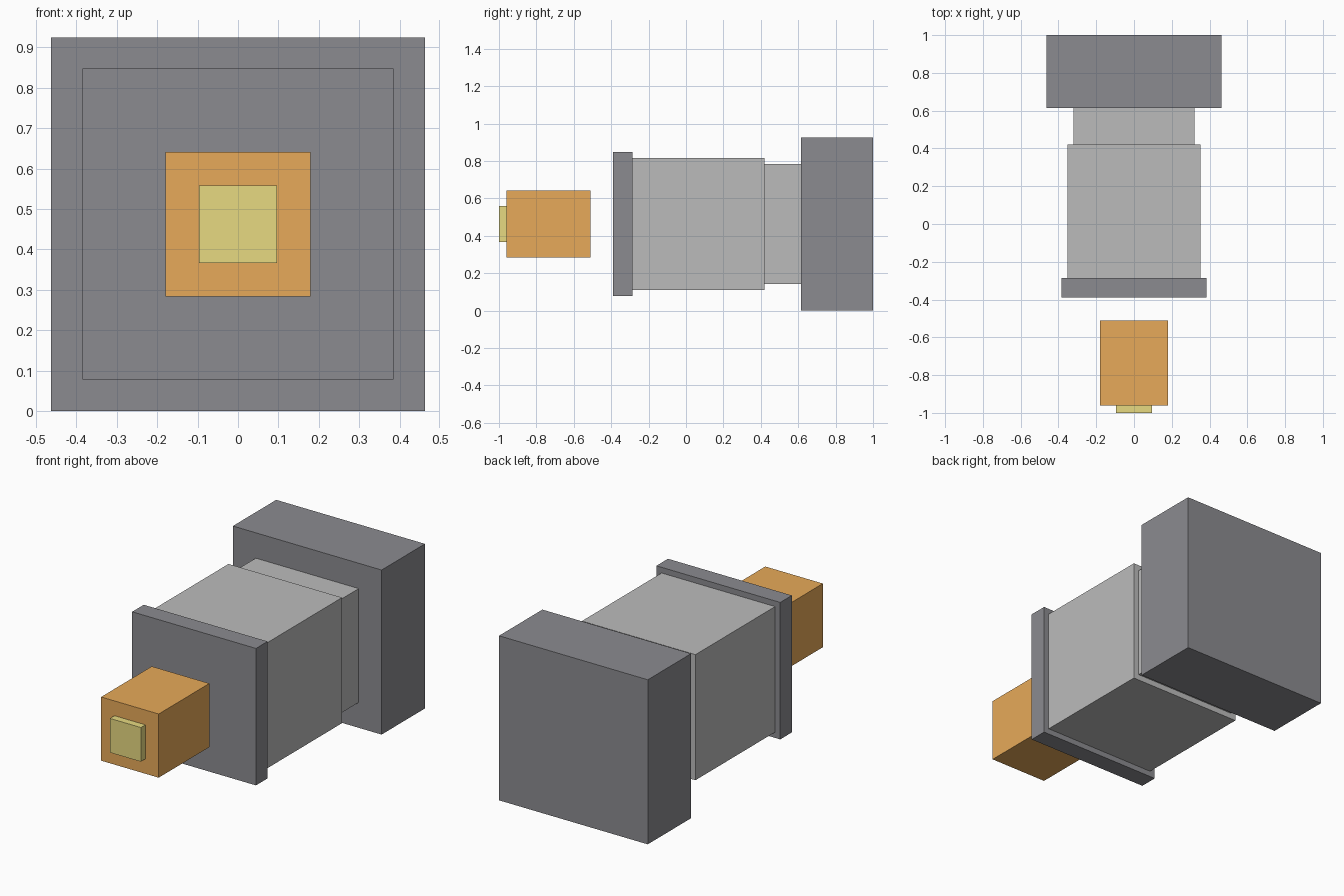
import bpy

if "Cube" in bpy.data.objects:
    bpy.data.objects.remove(bpy.data.objects["Cube"])

CZ = 0.4625  # shared axis height


def material(name, rgb):
    m = bpy.data.materials.new(name)
    m.diffuse_color = (*rgb, 1)
    m.use_nodes = True
    m.node_tree.nodes["Principled BSDF"].inputs["Base Color"].default_value = m.diffuse_color
    return m


dark = material("dark_grey", (0.26, 0.26, 0.28))
light = material("light_grey", (0.5, 0.5, 0.5))
orange = material("orange", (0.8, 0.4, 0.1))
yellow = material("pale_yellow", (0.8, 0.7, 0.22))


def block(name, half, y0, y1, mat):
    """Square-section block centred on the axis, from y0 to y1."""
    bpy.ops.mesh.primitive_cube_add(size=1, location=(0, (y0 + y1) / 2, CZ))
    o = bpy.context.object
    o.name = name
    o.scale = (2 * half, y1 - y0, 2 * half)
    bpy.ops.object.transform_apply(location=False, rotation=False, scale=True)
    o.data.materials.append(mat)


# Front tip and its floating core
block("tip_plate", 0.096, -1.0, -0.96, yellow)
block("front_core", 0.179, -0.96, -0.51, orange)

# Housing: front flange, main body, stepped neck, rear block
block("front_flange", 0.385, -0.39, -0.287, dark)
block("main_body", 0.353, -0.287, 0.42, light)
block("rear_neck", 0.32, 0.42, 0.615, light)
block("rear_block", 0.4625, 0.615, 1.0, dark)
